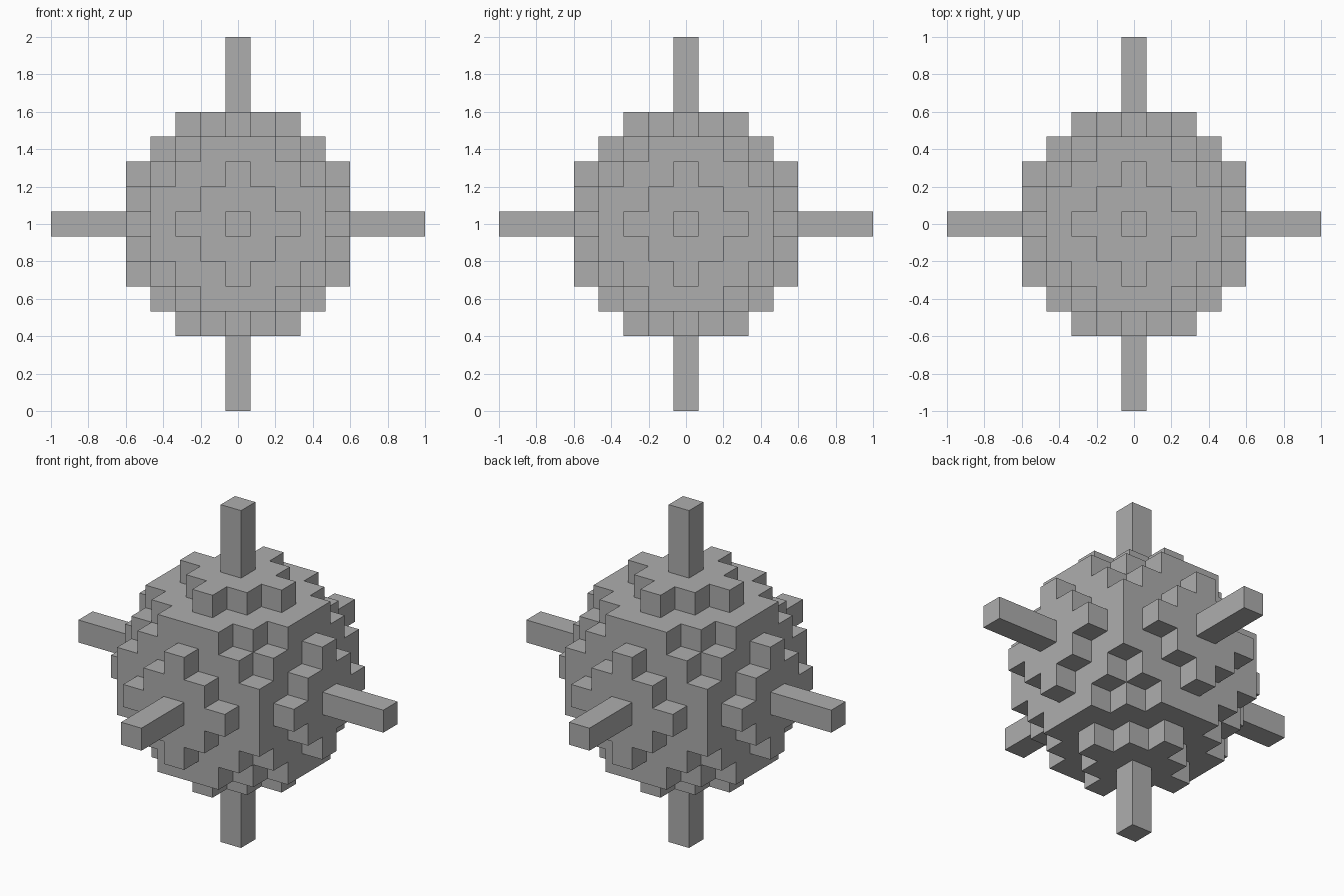
import bpy
import bmesh
from itertools import product
from mathutils import Matrix, Vector

if "Cube" in bpy.data.objects:
    bpy.data.objects.remove(bpy.data.objects["Cube"], do_unlink=True)

UNIT = 2 / 15                  # edge of one block
RADIUS = 4.5                   # ball radius in blocks
SPIKE = 3                      # spike length in blocks
CENTRE = Vector((0, 0, 1))

grey = bpy.data.materials.new("plain_grey")
grey.use_nodes = True
grey.diffuse_color = (0.42, 0.42, 0.42, 1)
grey.node_tree.nodes["Principled BSDF"].inputs["Base Color"].default_value = grey.diffuse_color

AXES = [Vector(row) for row in Matrix.Identity(3)]


def add_object(name, bm):
    mesh = bpy.data.meshes.new(name)
    bm.to_mesh(mesh)
    bm.free()
    mesh.materials.append(grey)
    obj = bpy.data.objects.new(name, mesh)
    bpy.context.collection.objects.link(obj)
    return obj


def filled(cell):
    return cell.length <= RADIUS


# Blocky ball: a square for every block side that faces open space
bm = bmesh.new()
reach = range(-4, 5)
for cell in map(Vector, product(reach, reach, reach)):
    if not filled(cell):
        continue
    for i, sign in product(range(3), (-1, 1)):
        out = AXES[i] * sign
        if filled(cell + out):
            continue
        u, v = AXES[(i + 1) % 3] / 2, AXES[(i + 2) % 3] / 2 * sign
        mid = cell + out / 2
        corners = (mid - u - v, mid + u - v, mid + u + v, mid - u + v)
        bm.faces.new([bm.verts.new(CENTRE + c * UNIT) for c in corners])
bmesh.ops.remove_doubles(bm, verts=bm.verts, dist=UNIT / 100)
add_object("blocky_ball", bm)

# Six square spikes, one on each side of the ball
names = (("right", "left"), ("front", "back"), ("bottom", "top"))
for i, pair in enumerate(names):
    for sign, side in zip((-1, 1), pair):
        size = Vector((1, 1, 1)) + AXES[i] * (SPIKE - 1)
        mid = AXES[i] * sign * (RADIUS + SPIKE / 2)
        bm = bmesh.new()
        bmesh.ops.create_cube(bm, size=1)
        bmesh.ops.scale(bm, vec=size * UNIT, verts=bm.verts)
        bmesh.ops.translate(bm, vec=CENTRE + mid * UNIT, verts=bm.verts)
        add_object(side + "_spike", bm)
